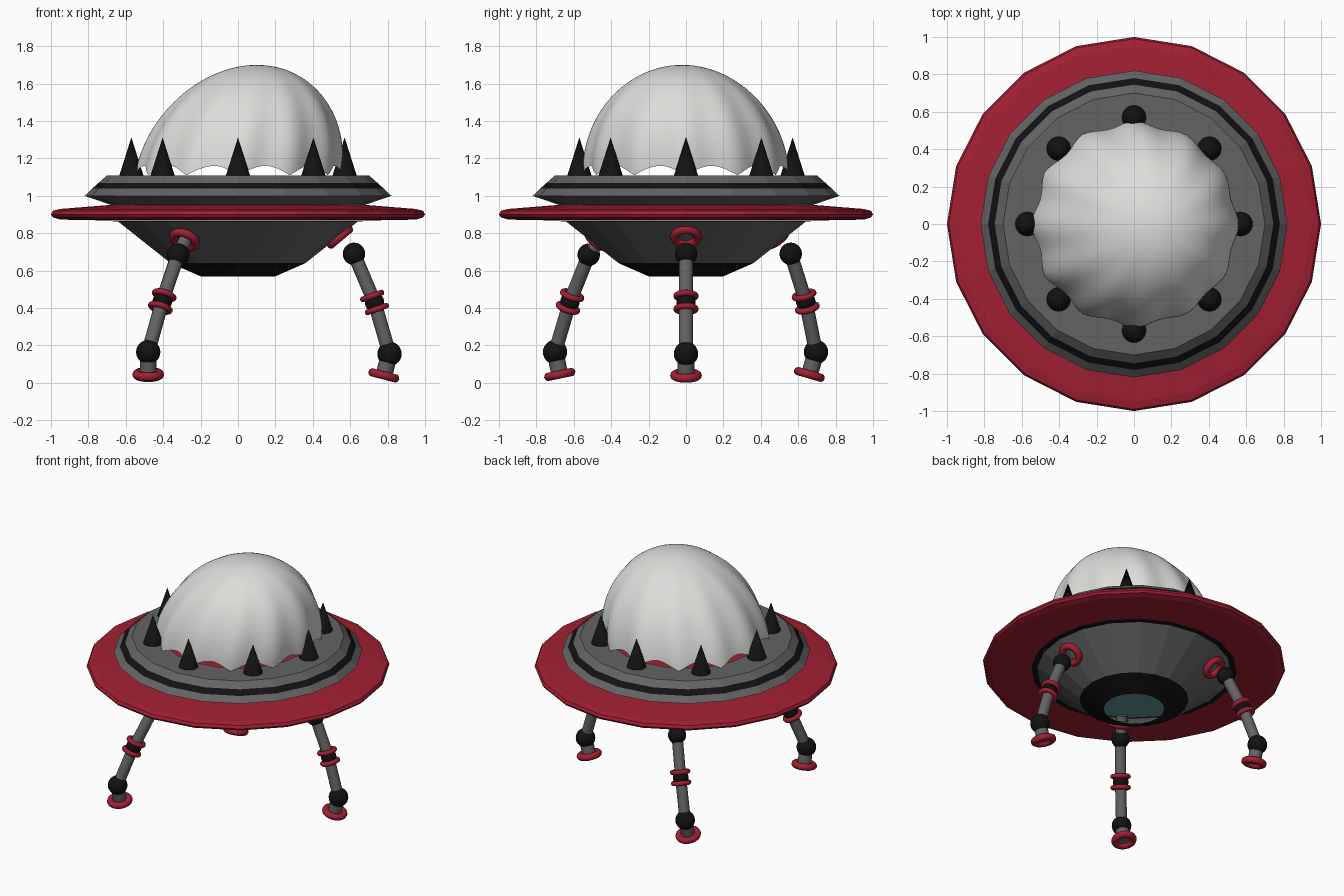
import bpy, bmesh, math
from mathutils import Vector

if "Cube" in bpy.data.objects:
    bpy.data.objects.remove(bpy.data.objects["Cube"])


def mat(name, col):
    m = bpy.data.materials.new(name)
    m.diffuse_color = (*col, 1)
    m.use_nodes = True
    m.node_tree.nodes["Principled BSDF"].inputs["Base Color"].default_value = m.diffuse_color
    return m


WHITE = mat("dome white", (0.72, 0.72, 0.70))
RED = mat("rim red", (0.36, 0.014, 0.033))
GREY = mat("hull grey", (0.125, 0.125, 0.125))
BLACK = mat("black", (0.006, 0.006, 0.006))
TEAL = mat("teal glass", (0.12, 0.30, 0.33))


def finish(bm, name, mats, smooth=False, recalc=True):
    if recalc:
        bmesh.ops.recalc_face_normals(bm, faces=bm.faces)
    me = bpy.data.meshes.new(name)
    for f in bm.faces:
        f.smooth = smooth
    bm.to_mesh(me)
    bm.free()
    for m in mats:
        me.materials.append(m)
    ob = bpy.data.objects.new(name, me)
    bpy.context.collection.objects.link(ob)
    return ob


def lathe(name, profile, mats, slots=None, sides=20):
    """Revolve (radius, z) points; slots gives the material of each band."""
    bm = bmesh.new()
    rings = []
    for r, z in profile:
        if r == 0:
            rings.append([bm.verts.new((0, 0, z))] * sides)
        else:
            rings.append([bm.verts.new((r * math.cos(2 * math.pi * i / sides),
                                        r * math.sin(2 * math.pi * i / sides), z))
                          for i in range(sides)])
    for b in range(len(rings) - 1):
        for i in range(sides):
            j = (i + 1) % sides
            quad = [rings[b][i], rings[b][j], rings[b + 1][j], rings[b + 1][i]]
            f = bm.faces.new(list(dict.fromkeys(quad)))
            f.material_index = slots[b] if slots else 0
    return finish(bm, name, mats)


def aim(ob, loc, axis):
    ob.location = loc
    ob.rotation_euler = Vector(axis).to_track_quat('Z', 'Y').to_euler()


def named(name, m):
    ob = bpy.context.object
    ob.name = name
    ob.data.materials.append(m)
    bpy.ops.object.shade_smooth_by_angle(angle=math.radians(40))
    return ob


def torus(name, loc, axis, R, r, m):
    bpy.ops.mesh.primitive_torus_add(major_radius=R, minor_radius=r,
                                     major_segments=28, minor_segments=10)
    aim(named(name, m), loc, axis)


def ball(name, loc, r, m):
    bpy.ops.mesh.primitive_uv_sphere_add(radius=r, segments=24, ring_count=14, location=loc)
    named(name, m)


def tube(name, a, b, r, m):
    a, b = Vector(a), Vector(b)
    bpy.ops.mesh.primitive_cylinder_add(radius=r, depth=(b - a).length, vertices=20)
    aim(named(name, m), (a + b) / 2, b - a)


# Saucer: lower hull, red rim, upper deck, glass floor
lathe("lower_hull", [(0.20, 0.57), (0.36, 0.64), (0.64, 0.862), (0.68, 0.865)],
      [GREY, BLACK], [1, 0, 1])
lathe("red_rim", [(0, 0.872), (0.68, 0.868), (0.95, 0.873), (0.99, 0.885), (1.0, 0.90),
                  (0.99, 0.92), (0.95, 0.93), (0.70, 0.95), (0, 0.95)], [RED])
lathe("upper_deck", [(0.66, 0.945), (0.82, 1.0), (0.78, 1.038), (0.745, 1.07),
                     (0.70, 1.11), (0.50, 1.11)], [GREY, BLACK], [0, 0, 1, 0, 0])
lathe("glass_floor", [(0, 0.855), (0.62, 0.855), (0.62, 0.86)], [TEAL])

# Ribbed dome with scalloped hem, its crown leaning to +x
bm = bmesh.new()
N, M = 144, 28
top = bm.verts.new((0.1, -0.02, 1.70))
rows = []
for k in range(1, M + 1):
    row = []
    for i in range(N):
        a = 2 * math.pi * i / N
        hem = 0.05 * abs(math.sin(6 * a))
        phi = k / M * math.acos(hem / 0.59)
        h, s = math.cos(phi), math.sin(phi)
        r = 0.54 * s * (1 + 0.022 * math.cos(12 * a) * s * s)
        row.append(bm.verts.new((r * math.cos(a) + 0.1 * h,
                                 r * math.sin(a) - 0.02 * h, 1.11 + 0.59 * h)))
    rows.append(row)
for i in range(N):
    j = (i + 1) % N
    bm.faces.new((top, rows[0][i], rows[0][j]))
    for k in range(M - 1):
        bm.faces.new((rows[k][i], rows[k + 1][i], rows[k + 1][j], rows[k][j]))
finish(bm, "dome", [WHITE], smooth=True, recalc=False)

# Ring of spikes
for i in range(8):
    a = i * math.pi / 4
    bpy.ops.mesh.primitive_cone_add(radius1=0.065, radius2=0, depth=0.205, vertices=24,
                                    location=(0.57 * math.cos(a), 0.57 * math.sin(a), 1.21))
    named(f"spike_{i + 1}", BLACK)

# Legs: socket ring, hip, knee, ankle, foot positions
LEGS = {
    "right": [(0.545, 0, 0.78), (0.62, 0, 0.69), (0.73, 0, 0.43), (0.81, 0, 0.155), (0.78, 0, 0.04)],
    "front_left": [(-0.285, -0.47, 0.765), (-0.32, -0.52, 0.685), (-0.405, -0.62, 0.435),
                   (-0.48, -0.70, 0.165), (-0.48, -0.675, 0.045)],
    "back_left": [(-0.285, 0.48, 0.775), (-0.32, 0.56, 0.69), (-0.405, 0.64, 0.435),
                  (-0.48, 0.695, 0.165), (-0.48, 0.66, 0.045)],
}
for n, pts in LEGS.items():
    socket, hip, knee, ankle, foot = map(Vector, pts)
    out = Vector((socket.x, socket.y, 0)).normalized()
    torus(f"{n}_socket_ring", socket, out * 0.64 - Vector((0, 0, 0.77)), 0.062, 0.023, RED)
    if n == "front_left":
        tube(f"{n}_strut", hip, hip + Vector((0.06, 0.09, 0.12)), 0.037, GREY)
    ball(f"{n}_hip", hip, 0.06, BLACK)
    tube(f"{n}_thigh", hip, knee, 0.037, GREY)
    ball(f"{n}_knee", knee, 0.052, BLACK)
    d = (ankle - hip).normalized()
    for s, tag in ((-1, "upper"), (1, "lower")):
        torus(f"{n}_{tag}_knee_ring", knee + d * 0.037 * s, d, 0.052, 0.016, RED)
    tube(f"{n}_shin", knee, ankle, 0.037, GREY)
    ball(f"{n}_ankle", ankle, 0.065, BLACK)
    tube(f"{n}_foot_stem", ankle, foot, 0.045, GREY)
    torus(f"{n}_foot", foot, ankle - foot, 0.062, 0.023, RED)
